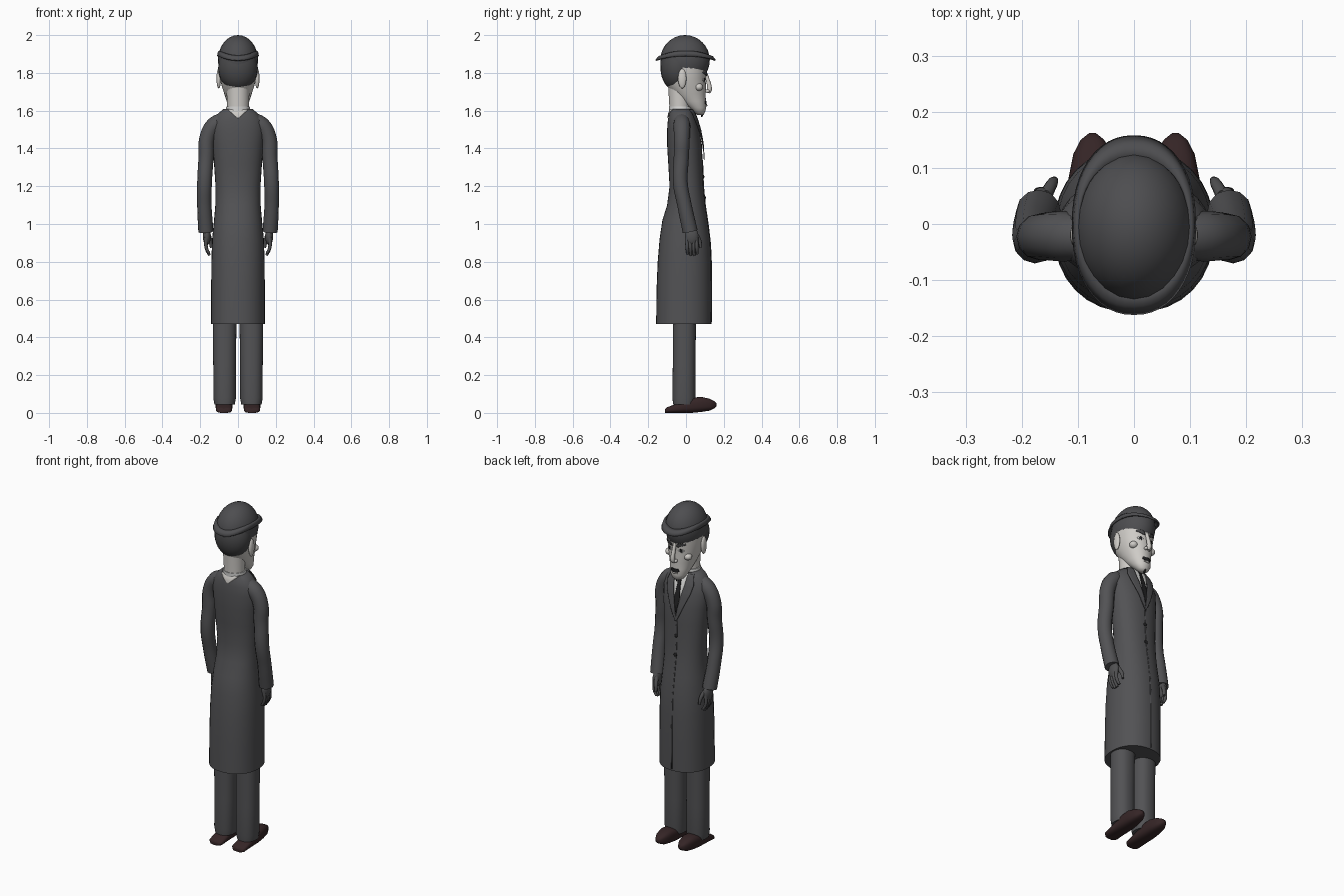
import bpy, bmesh, math
from mathutils import Vector

cube = bpy.data.objects.get("Cube")
if cube:
    bpy.data.objects.remove(cube, do_unlink=True)


def material(name, r, g, b):
    m = bpy.data.materials.new(name)
    m.use_nodes = True
    m.diffuse_color = (r, g, b, 1)
    bsdf = m.node_tree.nodes["Principled BSDF"]
    bsdf.inputs["Base Color"].default_value = (r, g, b, 1)
    bsdf.inputs["Roughness"].default_value = 0.8
    return m


SUIT = material("charcoal cloth", 0.085, 0.085, 0.09)
HAT = material("dark felt", 0.075, 0.075, 0.08)
HAIR = material("dark hair", 0.065, 0.065, 0.068)
SKIN = material("pale skin", 0.62, 0.60, 0.57)
SHIRT = material("white shirt", 0.7, 0.7, 0.69)
SHOE = material("dark brown leather", 0.035, 0.018, 0.019)
BLACK = material("black detail", 0.015, 0.015, 0.016)
GLOVE = material("grey glove", 0.08, 0.08, 0.083)


def finish(bm, name, mat, angle=50):
    bmesh.ops.recalc_face_normals(bm, faces=bm.faces)
    mesh = bpy.data.meshes.new(name)
    bm.to_mesh(mesh)
    bm.free()
    mesh.materials.append(mat)
    ob = bpy.data.objects.new(name, mesh)
    bpy.context.collection.objects.link(ob)
    smooth(ob, angle)
    return ob


def smooth(ob, angle=50):
    bpy.ops.object.select_all(action='DESELECT')
    ob.select_set(True)
    bpy.context.view_layer.objects.active = ob
    bpy.ops.object.shade_smooth_by_angle(angle=math.radians(angle))


def oval(rx, ry, n=2.0, count=32):
    """Superellipse points in 2D."""
    for i in range(count):
        a = math.tau * i / count
        c, s = math.cos(a), math.sin(a)
        yield (math.copysign(abs(c) ** (2 / n), c) * rx,
               math.copysign(abs(s) ** (2 / n), s) * ry)


def loft(name, rings, mat, caps=True):
    bm = bmesh.new()
    loops = [[bm.verts.new(p) for p in ring] for ring in rings]
    for a, b in zip(loops, loops[1:]):
        for i in range(len(a)):
            j = (i + 1) % len(a)
            bm.faces.new((a[i], a[j], b[j], b[i]))
    if caps:
        bm.faces.new(loops[0])
        bm.faces.new(loops[-1])
    return finish(bm, name, mat)


def upright(name, table, mat, n=2.0, cx=0):
    """Body from rows of (z, back y, front y, half width)."""
    return loft(name, [[(cx + x, (b + f) / 2 + y, z)
                        for x, y in oval(w, (f - b) / 2, n)] for z, b, f, w in table], mat)


def surface_y(table, n, x, z, side):
    z = min(max(z, table[0][0]), table[-1][0])
    for lo, hi in zip(table, table[1:]):
        if lo[0] <= z <= hi[0]:
            t = (z - lo[0]) / (hi[0] - lo[0])
            b, f, w = (lo[k] + (hi[k] - lo[k]) * t for k in (1, 2, 3))
            k = max(0, 1 - min(1, abs(x) / w) ** n) ** (1 / n)
            return (b + f) / 2 + side * k * (f - b) / 2


def strip(name, table, n, rows, mat, lift=0.004, side=1, mirror=False):
    """Thin plate lying on a body; rows are (z, x start, x end)."""
    for s in ((1, -1) if mirror else (1,)):
        bm = bmesh.new()
        grid = []
        for (za, a0, a1), (zb, b0, b1) in zip(rows, rows[1:]):
            for k in range(7):
                t = k / 6
                z, x0, x1 = za + (zb - za) * t, a0 + (b0 - a0) * t, a1 + (b1 - a1) * t
                xs = [s * (x0 + (x1 - x0) * i / 6) for i in range(7)]
                grid.append([bm.verts.new((x, surface_y(table, n, x, z, side) + side * lift, z))
                             for x in xs])
        for r, q in zip(grid, grid[1:]):
            for i in range(6):
                bm.faces.new((r[i], r[i + 1], q[i + 1], q[i]))
        bmesh.ops.remove_doubles(bm, verts=bm.verts, dist=0.0002)
        prefix = ("left_" if s > 0 else "right_") if mirror else ""
        ob = finish(bm, prefix + name, mat)
        mod = ob.modifiers.new("thickness", 'SOLIDIFY')
        mod.thickness, mod.offset = 0.004, 0


def ball(name, loc, size, mat):
    bm = bmesh.new()
    bmesh.ops.create_uvsphere(bm, u_segments=24, v_segments=16, radius=1)
    for v in bm.verts:
        v.co = Vector(loc) + Vector(a * b for a, b in zip(v.co, size))
    return finish(bm, name, mat)


def tube(name, points, mat):
    """Tapered tube through (x, y, z, radius)."""
    curve = bpy.data.curves.new(name, 'CURVE')
    curve.dimensions, curve.bevel_depth = '3D', 1
    curve.bevel_resolution, curve.resolution_u, curve.use_fill_caps = 4, 6, True
    sp = curve.splines.new('BEZIER')
    sp.bezier_points.add(len(points) - 1)
    for bp, (x, y, z, r) in zip(sp.bezier_points, points):
        bp.co, bp.radius = (x, y, z), r
        bp.handle_left_type = bp.handle_right_type = 'AUTO'
    ob = bpy.data.objects.new(name, curve)
    bpy.context.collection.objects.link(ob)
    curve.materials.append(mat)
    bpy.ops.object.select_all(action='DESELECT')
    ob.select_set(True)
    bpy.context.view_layer.objects.active = ob
    bpy.ops.object.convert(target='MESH')
    smooth(bpy.context.object)


# Long coat
COAT = [(0.47, -0.158, 0.135, 0.143), (0.65, -0.156, 0.136, 0.142), (0.8, -0.15, 0.134, 0.141),
        (0.92, -0.14, 0.128, 0.137), (1.02, -0.125, 0.114, 0.127), (1.1, -0.1, 0.102, 0.12),
        (1.2, -0.087, 0.092, 0.119), (1.32, -0.094, 0.088, 0.127), (1.42, -0.1, 0.084, 0.135),
        (1.5, -0.1, 0.07, 0.14), (1.55, -0.096, 0.055, 0.13), (1.585, -0.09, 0.042, 0.105),
        (1.608, -0.08, 0.03, 0.078)]
upright("coat", COAT, SUIT, 2.2)
strip("shirt_front", COAT, 2.2, [(1.605, -0.05, 0.05), (1.52, -0.03, 0.03), (1.4, -0.003, 0.003)], SHIRT)
strip("tie", COAT, 2.2, [(1.6, -0.012, 0.012), (1.57, -0.008, 0.008), (1.47, -0.016, 0.016),
                         (1.39, -0.004, 0.004)], BLACK, 0.008)
strip("lapel", COAT, 2.2, [(1.605, 0.04, 0.068), (1.55, 0.036, 0.085), (1.5, 0.026, 0.075),
                           (1.37, 0.0, 0.02), (1.34, 0.0, 0.004)], SUIT, 0.009, mirror=True)
strip("coat_front_edge", COAT, 2.2, [(1.34, -0.006, 0.0), (1.1, -0.006, 0.0), (0.48, -0.006, 0.0)], SUIT, 0.001)
strip("nape", COAT, 2.2, [(1.606, -0.055, 0.055), (1.56, -0.003, 0.003)], SKIN, 0.003, -1)
for z in (1.25, 1.14):
    ball("coat_button", (0, surface_y(COAT, 2.2, 0, z, 1) + 0.002, z), (0.01, 0.005, 0.01), BLACK)

# Neck, collar and head
upright("neck", [(1.52, -0.085, 0.02, 0.06), (1.62, -0.088, 0.022, 0.057), (1.74, -0.095, 0.03, 0.062)], SKIN)
upright("shirt_collar", [(1.57, -0.088, 0.034, 0.068), (1.622, -0.091, 0.028, 0.062)], SHIRT)
HEAD = [(1.578, 0.058, 0.088, 0.016), (1.59, 0.045, 0.1, 0.033), (1.615, 0.015, 0.107, 0.049),
        (1.65, -0.03, 0.105, 0.06), (1.69, -0.07, 0.104, 0.073), (1.73, -0.1, 0.106, 0.086),
        (1.77, -0.12, 0.103, 0.095), (1.81, -0.125, 0.109, 0.1), (1.88, -0.125, 0.108, 0.1)]
upright("head", HEAD, SKIN, 2.1)
ball("hair", (0, -0.045, 1.825), (0.105, 0.09, 0.122), HAIR)
tube("nose", [(0, 0.1, 1.81, 0.008), (0, 0.113, 1.77, 0.01), (0, 0.124, 1.71, 0.013), (0, 0.118, 1.695, 0.009)], SKIN)
strip("mouth", HEAD, 2.1, [(1.652, -0.022, 0.022), (1.64, -0.027, 0.027), (1.632, -0.015, 0.015)], BLACK, 0.002)
ball("lower_lip", (0, 0.105, 1.627), (0.018, 0.008, 0.006), SKIN)
tube("chin_tuft", [(0, 0.09, 1.593, 0.01), (0, 0.083, 1.567, 0.003)], BLACK)
strip("brow", HEAD, 2.1, [(1.785, 0.014, 0.025), (1.8, 0.018, 0.062), (1.808, 0.035, 0.06)], HAIR, 0.004, mirror=True)
strip("eye", HEAD, 2.1, [(1.771, 0.03, 0.042), (1.763, 0.02, 0.053), (1.753, 0.03, 0.042)], SHIRT, 0.001, mirror=True)
strip("pupil", HEAD, 2.1, [(1.772, 0.032, 0.041), (1.763, 0.029, 0.044), (1.754, 0.032, 0.041)], BLACK, 0.003, mirror=True)

# Bowler hat: dome and drooping brim that curls up at the sides
ball("hat_crown", (0, -0.005, 1.868), (0.106, 0.131, 0.132), HAT)
brim_rings = []
for rx, ry, z in ((0.098, 0.12, 1.892), (0.104, 0.142, 1.885), (0.107, 0.157, 1.866)):
    brim_rings.append([(x, y - 0.002, z + 0.022 * (x / rx) ** 2) for x, y in oval(rx, ry, 2.2, 48)])
brim = loft("hat_brim", brim_rings, HAT, caps=False)
thick = brim.modifiers.new("thickness", 'SOLIDIFY')
thick.thickness, thick.offset = 0.008, 0

# Parts on both sides
SHOE_ROWS = [(-0.112, 0.03, 0, 0.02), (-0.1, 0.042, 0, 0.03), (-0.03, 0.043, 0, 0.055),
             (0.03, 0.045, 0, 0.08), (0.08, 0.043, 0.005, 0.085), (0.125, 0.034, 0.012, 0.075),
             (0.15, 0.021, 0.024, 0.062), (0.162, 0.006, 0.036, 0.05)]
for s, side in ((1, "left_"), (-1, "right_")):
    ball(side + "ear", (s * 0.102, -0.02, 1.77), (0.012, 0.022, 0.052), SKIN)
    ball(side + "cheekbone", (s * 0.06, 0.068, 1.725), (0.023, 0.022, 0.02), SKIN)
    ball(side + "nostril", (s * 0.012, 0.113, 1.703), (0.009, 0.012, 0.009), SKIN)

    tube(side + "sleeve", [(s * 0.06, -0.025, 1.56, 0.038), (s * 0.125, -0.022, 1.522, 0.045),
                           (s * 0.161, -0.022, 1.46, 0.042), (s * 0.169, -0.025, 1.35, 0.04),
                           (s * 0.177, -0.03, 1.22, 0.039), (s * 0.178, -0.008, 1.1, 0.038),
                           (s * 0.17, 0.022, 0.96, 0.04)], SUIT)

    # Gloved hand
    ball(side + "palm", (s * 0.165, 0.03, 0.935), (0.021, 0.036, 0.048), GLOVE)
    for i in range(4):
        y, tip = 0.004 + i * 0.017, 0.83 + 0.008 * abs(i - 1.5)
        tube(side + "finger", [(s * 0.168, y, 0.93, 0.01), (s * 0.168, y + 0.002, 0.875, 0.009),
                               (s * 0.152, y + 0.005, tip, 0.007)], GLOVE)
    tube(side + "thumb", [(s * 0.158, 0.05, 0.95, 0.012), (s * 0.146, 0.072, 0.91, 0.01),
                          (s * 0.142, 0.078, 0.875, 0.007)], GLOVE)

    # Trouser leg and shoe
    upright(side + "trouser_leg", [(0.045, -0.068, 0.045, 0.054), (0.08, -0.072, 0.05, 0.06),
                                   (0.25, -0.07, 0.05, 0.06), (0.5, -0.07, 0.053, 0.063)], SUIT, 2.3, s * 0.071)
    loft(side + "shoe", [[(s * 0.074 + x, y, (lo + hi) / 2 + z)
                          for x, z in oval(w, (hi - lo) / 2, 2.8)] for y, w, lo, hi in SHOE_ROWS], SHOE)
